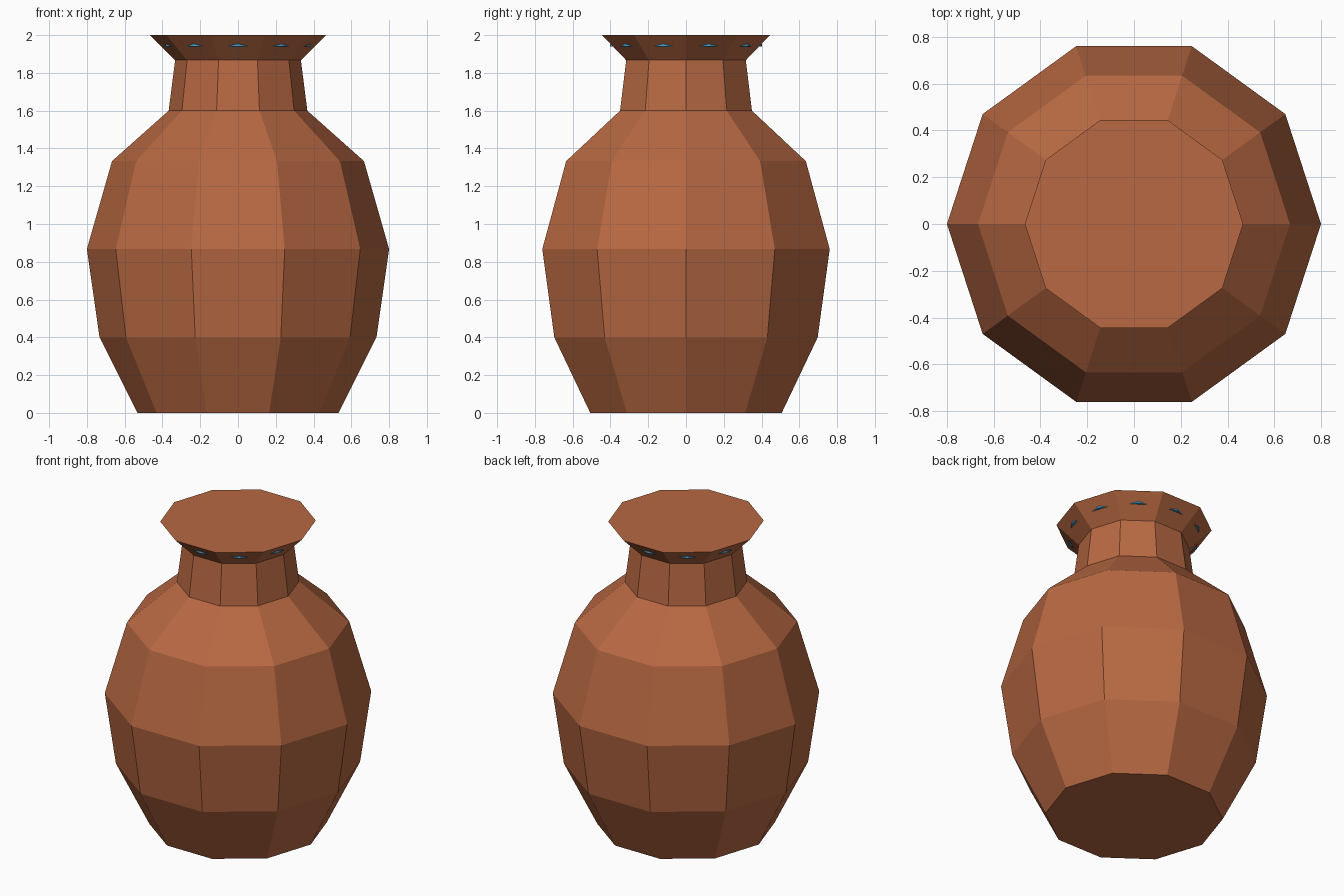
import bpy, bmesh
from math import cos, sin, pi, radians

if "Cube" in bpy.data.objects:
    bpy.data.objects.remove(bpy.data.objects["Cube"])

SIDES = 10


def material(name, color):
    m = bpy.data.materials.new(name)
    m.diffuse_color = (*color, 1)
    m.use_nodes = True
    m.node_tree.nodes["Principled BSDF"].inputs["Base Color"].default_value = m.diffuse_color
    return m


def add_object(name, bm, mat):
    bmesh.ops.recalc_face_normals(bm, faces=bm.faces)
    me = bpy.data.meshes.new(name)
    bm.to_mesh(me)
    bm.free()
    me.materials.append(mat)
    ob = bpy.data.objects.new(name, me)
    bpy.context.collection.objects.link(ob)


clay = material("clay", (0.48, 0.14, 0.055))
glaze = material("blue_glaze", (0.05, 0.33, 0.60))

# Vase body: ten-sided rings (radius, height), closed at top and bottom
profile = [(0.533, 0), (0.733, 0.4), (0.8, 0.867), (0.667, 1.333),
           (0.367, 1.6), (0.333, 1.867), (0.467, 2.0)]
bm = bmesh.new()
rings = [[bm.verts.new((r * cos(2 * pi * i / SIDES), r * sin(2 * pi * i / SIDES), z))
          for i in range(SIDES)] for r, z in profile]
for lo, hi in zip(rings, rings[1:]):
    for i in range(SIDES):
        j = (i + 1) % SIDES
        bm.faces.new((lo[i], lo[j], hi[j], hi[i]))
bm.faces.new(rings[0][::-1])
bm.faces.new(rings[-1])
add_object("vase_body", bm, clay)

# Rim studs: small flat pyramids set in the middle of each rim facet
for k in range(SIDES):
    a = radians(18 + 36 * k)
    bm = bmesh.new()

    def point(radial, tangent, z):
        return bm.verts.new((radial * cos(a) - tangent * sin(a),
                             radial * sin(a) + tangent * cos(a), z))

    base = [point(0.387, -0.053, 1.94), point(0.403, 0, 1.94),
            point(0.387, 0.053, 1.94), point(0.371, 0, 1.94)]
    tip = point(0.400, 0, 1.958)
    bm.faces.new(base)
    for i in range(4):
        bm.faces.new((base[i], base[(i + 1) % 4], tip))
    add_object(f"rim_stud_{k + 1}", bm, glaze)
